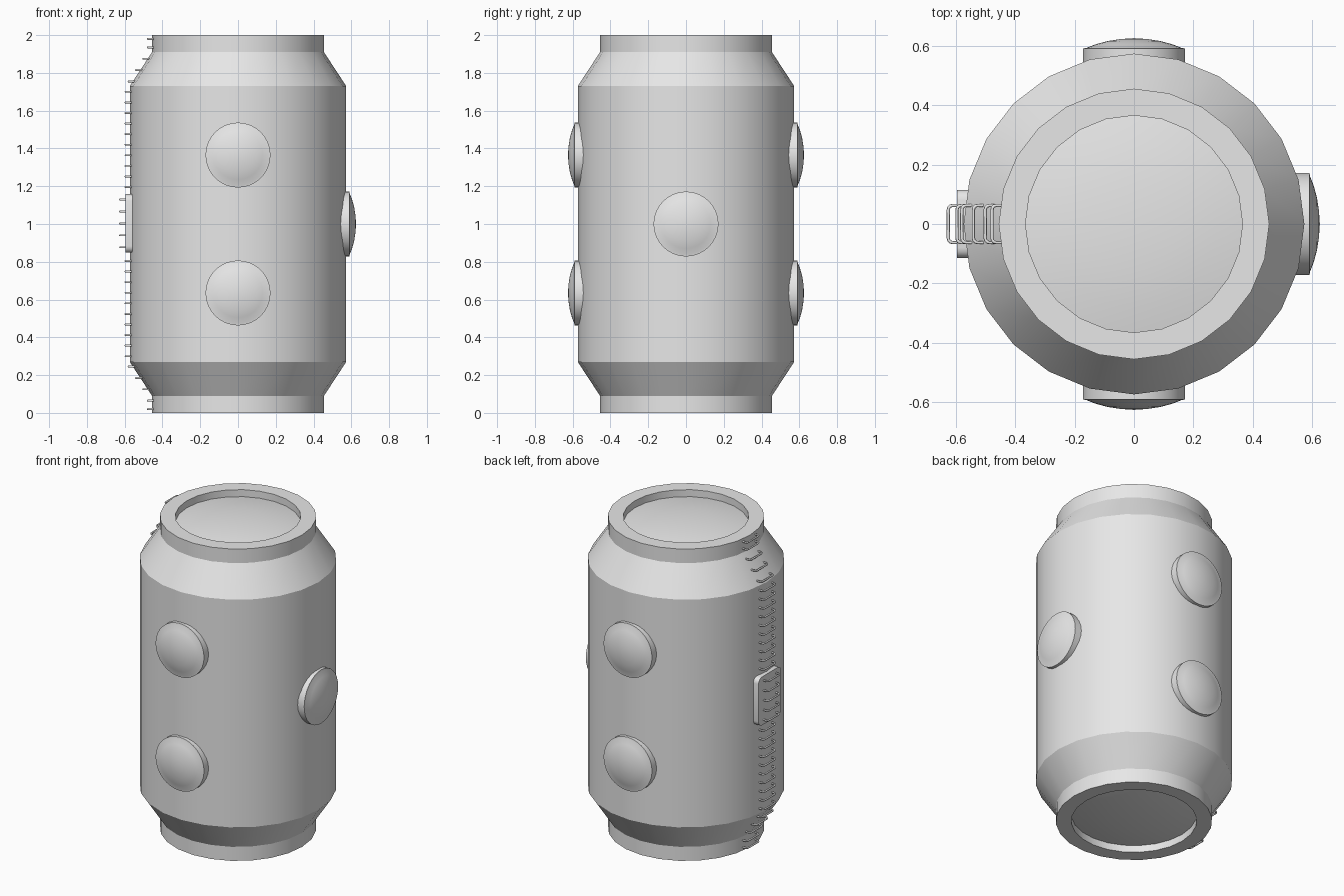
import bpy, bmesh, math
from mathutils import Matrix

if "Cube" in bpy.data.objects:
    bpy.data.objects.remove(bpy.data.objects["Cube"])

grey = bpy.data.materials.new("light_grey")
grey.diffuse_color = (0.8, 0.8, 0.8, 1)
grey.use_nodes = True
grey.node_tree.nodes["Principled BSDF"].inputs["Base Color"].default_value = grey.diffuse_color


def finish(name, bm, angle=30):
    bmesh.ops.recalc_face_normals(bm, faces=bm.faces)
    me = bpy.data.meshes.new(name)
    bm.to_mesh(me)
    bm.free()
    me.materials.append(grey)
    ob = bpy.data.objects.new(name, me)
    bpy.context.collection.objects.link(ob)
    bpy.ops.object.select_all(action='DESELECT')
    ob.select_set(True)
    bpy.context.view_layer.objects.active = ob
    bpy.ops.object.shade_smooth_by_angle(angle=math.radians(angle))
    return ob


def lathe(name, profile, sides, matrix=Matrix()):
    """Revolve (radius, height) points about z; radius 0 becomes a pole."""
    bm = bmesh.new()
    rings = []
    for r, z in profile:
        if r == 0:
            rings.append([bm.verts.new((0, 0, z))] * sides)
        else:
            rings.append([bm.verts.new((r * math.cos(2 * math.pi * i / sides),
                                        r * math.sin(2 * math.pi * i / sides), z))
                          for i in range(sides)])
    for a, b in zip(rings, rings[1:]):
        for i in range(sides):
            j = (i + 1) % sides
            bm.faces.new(list(dict.fromkeys((a[i], a[j], b[j], b[i]))))
    bmesh.ops.transform(bm, matrix=matrix, verts=bm.verts)
    return finish(name, bm)


# Hull: tapered barrel with recessed domed end hatches
upper = [(0.573, 1.73), (0.455, 1.91), (0.455, 2.0), (0.365, 2.0), (0.365, 1.955),
         (0.28, 1.971), (0.15, 1.985), (0, 1.99)]
lower = [(r, 2 - z) for r, z in reversed(upper)]
lathe("hull", lower + upper, 24)

# Portholes: round flange with a shallow domed pane
porthole = [(0, 0.53), (0.172, 0.53), (0.172, 0.59), (0.16, 0.592), (0.13, 0.604),
            (0.09, 0.615), (0.045, 0.622), (0, 0.625)]
for label, turn, z in (("right", 0, 1.0), ("front", -90, 0.635), ("front", -90, 1.365),
                       ("back", 90, 0.635), ("back", 90, 1.365)):
    m = (Matrix.Translation((0, 0, z)) @ Matrix.Rotation(math.radians(turn), 4, 'Z')
         @ Matrix.Rotation(math.radians(90), 4, 'Y'))
    lathe("porthole_" + label, porthole, 32, m)

# Rounded access panel on the left side
bm = bmesh.new()
outline = []
for cy, cz, start in ((1, 1, 0), (-1, 1, 90), (-1, -1, 180), (1, -1, 270)):
    for k in range(5):
        a = math.radians(start + 22.5 * k)
        outline.append((cy * 0.08 + 0.035 * math.cos(a), 1.003 + cz * 0.12 + 0.035 * math.sin(a)))
inner = [bm.verts.new((-0.53, y, z)) for y, z in outline]
outer = [bm.verts.new((-0.595, y, z)) for y, z in outline]
bm.faces.new(inner)
bm.faces.new(outer)
for i in range(len(outline)):
    j = (i + 1) % len(outline)
    bm.faces.new((inner[i], inner[j], outer[j], outer[i]))
finish("access_panel", bm)


# Ladder rungs: U-shaped wire brackets following the hull outline
def hull_radius(z):
    d = abs(z - 1)
    return 0.573 - 0.118 * min(max((d - 0.73) / 0.18, 0), 1)


def rung(bm, z, tip, depth=0.06, half=0.068, bend=0.02, wire=0.0055, sides=6):
    path = [(-tip + depth, half, 0, 1)]
    for s in (1, -1):
        arc = [math.radians(a) for a in (0, 30, 60, 90)]
        for a in arc if s > 0 else reversed(arc):
            # position on the bend, then the outward normal there
            path.append((-tip + bend - bend * math.sin(a),
                         s * (half - bend + bend * math.cos(a)), -math.sin(a), s * math.cos(a)))
    path.append((-tip + depth, -half, 0, -1))
    loops = []
    for x, y, nx, ny in path:
        ring = []
        for i in range(sides):
            t = 2 * math.pi * i / sides
            c = wire * (math.cos(t) - 1)
            ring.append(bm.verts.new((x + nx * c, y + ny * c, z + wire * math.sin(t))))
        loops.append(ring)
    for a, b in zip(loops, loops[1:]):
        for i in range(sides):
            j = (i + 1) % sides
            bm.faces.new((a[i], a[j], b[j], b[i]))
    bm.faces.new(loops[0])
    bm.faces.new(loops[-1])


offsets = [0.196 + 0.056 * k for k in range(10)] + [0.755, 0.815, 0.875, 0.935, 0.98]
bm = bmesh.new()
for d in offsets:
    for s in (1, -1):
        z = 1 + s * d
        rung(bm, z, hull_radius(z) + 0.028)
for k in range(-2, 3):
    rung(bm, 1.003 + 0.063 * k, 0.63)
finish("ladder_rungs", bm, 65)
